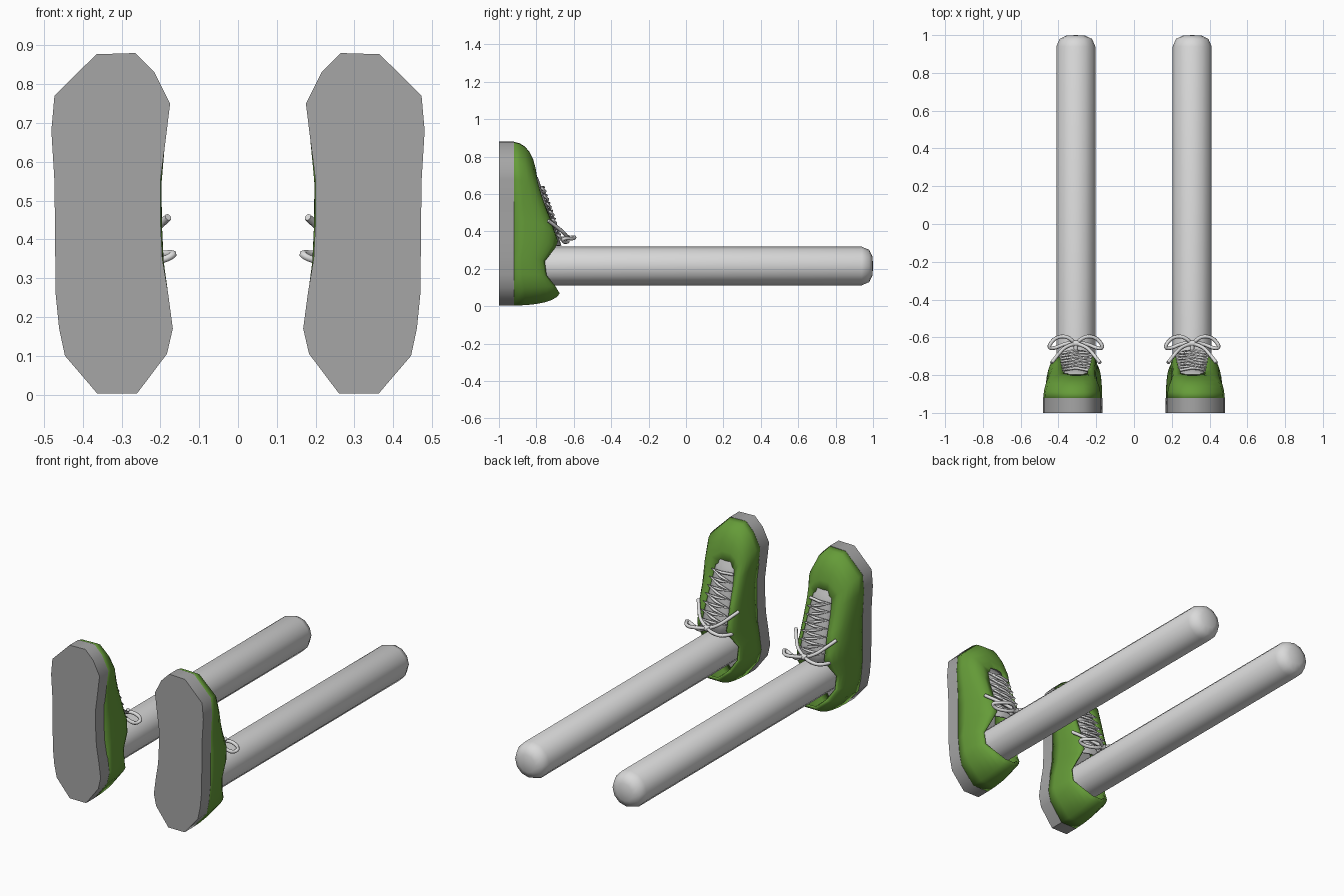
import bpy, bmesh, math
from mathutils import Vector

if "Cube" in bpy.data.objects:
    bpy.data.objects.remove(bpy.data.objects["Cube"])

CX = 0.308          # distance of each leg from the middle
LEG_Z = 0.215


def material(name, rgb):
    m = bpy.data.materials.new(name)
    m.diffuse_color = (*rgb, 1)
    m.use_nodes = True
    m.node_tree.nodes["Principled BSDF"].inputs["Base Color"].default_value = m.diffuse_color
    return m


GREEN = material("green canvas", (0.13, 0.33, 0.04))
SOLE = material("grey rubber", (0.38, 0.38, 0.38))
LEG = material("light grey", (0.70, 0.70, 0.70))
TONGUE = material("tongue grey", (0.45, 0.45, 0.45))
LACE = material("lace white", (0.72, 0.72, 0.72))

# Sole outline (x from leg axis, z), heel first, then outer side, toe, inner side
OUTLINE = [(-.048, .003), (.055, .003), (.138, .10), (.153, .17), (.162, .26),
           (.163, .36), (.164, .46), (.165, .55), (.173, .68), (.165, .77),
           (.057, .877), (-.043, .88), (-.093, .83), (-.133, .75), (-.122, .66),
           (-.108, .55), (-.108, .45), (-.113, .35), (-.128, .26), (-.14, .17),
           (-.125, .105)]
# Edge of the ankle and lace opening, one point per outline point
HALF_RIM = [(.035, -.675, .068), (.085, -.70, .11), (.112, -.745, .165),
            (.115, -.755, .24), (.10, -.70, .31), (.085, -.685, .35),
            (.075, -.725, .47), (.068, -.765, .57), (.06, -.79, .655),
            (.02, -.795, .675)]
MIRRORED = [(-x, y, z) for x, y, z in reversed(HALF_RIM)]
RIM = [MIRRORED[-1]] + HALF_RIM + [MIRRORED[0], (-.045, -.793, .665)] + MIRRORED[1:-1]
N = len(OUTLINE)


def mesh_object(name, verts, faces, mat, side, smooth_angle=180, recalc=False):
    me = bpy.data.meshes.new(name)
    pts = [(side * (CX + x), y, z) for x, y, z in verts]
    if side < 0:
        faces = [f[::-1] for f in faces]
    me.from_pydata(pts, [], faces)
    if recalc:
        bm = bmesh.new()
        bm.from_mesh(me)
        bmesh.ops.recalc_face_normals(bm, faces=bm.faces)
        bm.to_mesh(me)
        bm.free()
    me.materials.append(mat)
    ob = bpy.data.objects.new(name, me)
    bpy.context.collection.objects.link(ob)
    bpy.ops.object.select_all(action='DESELECT')
    ob.select_set(True)
    bpy.context.view_layer.objects.active = ob
    if smooth_angle >= 180:
        bpy.ops.object.shade_smooth()
    else:
        bpy.ops.object.shade_smooth_by_angle(angle=math.radians(smooth_angle))
    return ob


def ring_faces(rings, n):
    return [(r * n + i, (r + 1) * n + i, (r + 1) * n + (i + 1) % n, r * n + (i + 1) % n)
            for r in range(rings - 1) for i in range(n)]


def tube(name, points, radius, side, kind='POLY', cyclic=False):
    cu = bpy.data.curves.new(name, 'CURVE')
    cu.dimensions = '3D'
    cu.bevel_depth = radius
    cu.bevel_resolution = 1
    cu.use_fill_caps = True
    cu.resolution_u = 5
    sp = cu.splines.new(kind)
    sp.points.add(len(points) - 1)
    for p, (x, y, z) in zip(sp.points, points):
        p.co = (side * (CX + x), y, z, 1)
    sp.use_cyclic_u = cyclic
    if kind == 'NURBS':
        sp.order_u = 3
        sp.use_endpoint_u = not cyclic
    cu.materials.append(LACE)
    ob = bpy.data.objects.new(name, cu)
    bpy.context.collection.objects.link(ob)


def throat_y(z):
    """Height of the lacing surface along the foot."""
    return -.79 + (.655 - z) * .345


def build(side, tag):
    # Leg: revolved profile with a rounded end
    n = 12
    profile = [(-.88, .103), (.94, .103), (.98, .086), (.997, .05)]
    verts = [(r * math.cos(2 * math.pi * i / n), y, LEG_Z + r * math.sin(2 * math.pi * i / n))
             for y, r in profile for i in range(n)]
    verts.append((0, 1.0, LEG_Z))
    top = (len(profile) - 1) * n
    faces = ring_faces(len(profile), n)
    faces += [(top + i, len(verts) - 1, top + (i + 1) % n) for i in range(n)]
    faces.append(tuple(range(n)))
    mesh_object("leg_" + tag, verts, faces, LEG, side, 60, True)

    # Sole: extruded outline
    verts = [(x, y, z) for y in (-1, -.92) for x, z in OUTLINE]
    faces = ring_faces(2, N) + [tuple(range(N)), tuple(range(N, 2 * N))]
    mesh_object("sole_" + tag, verts, faces, SOLE, side, 50, True)

    # Upper: each column curves from the sole edge to the opening
    rings = 7
    verts = []
    for k in range(rings):
        t = k / (rings - 1)
        for (x, z), rim in zip(OUTLINE, RIM):
            p0, p2 = Vector((x, -.925, z)), Vector(rim)
            bx = math.copysign(max(abs(x), .125), x) if .1 < z < .7 else x
            p1 = Vector((bx * .95 + p2.x * .05, -.925 + .87 * (p2.y + .925),
                         z * .95 + p2.z * .05))
            verts.append(p0 * (1 - t) ** 2 + p1 * 2 * t * (1 - t) + p2 * t * t)
    upper = mesh_object("shoe_upper_" + tag, verts, ring_faces(rings, N), GREEN, side)
    thick = upper.modifiers.new("thickness", 'SOLIDIFY')
    thick.thickness = .01
    thick.offset = -1

    # Tongue: arched strip filling the lace opening
    cols, rows = 5, 6
    verts = []
    for r in range(rows):
        t = r / (rows - 1)
        z = .69 - .365 * t
        half = .07 + .02 * t
        for c in range(cols):
            u = c / (cols - 1) * 2 - 1
            verts.append((u * half, throat_y(z) - .012 + .022 * (1 - u * u), z))
    faces = [(r * cols + c, r * cols + c + 1, (r + 1) * cols + c + 1, (r + 1) * cols + c)
             for r in range(rows - 1) for c in range(cols - 1)]
    tongue = mesh_object("tongue_" + tag, verts, faces, TONGUE, side)
    thick = tongue.modifiers.new("thickness", 'SOLIDIFY')
    thick.thickness = .008

    # Lacing: zigzag of straight and slanted runs
    path, rows = [], 7
    for r in range(rows):
        z = .635 - r * .042
        half = .066 + r * .003
        s = 1
        for u, dz in ((-1, 0), (0, 0), (1, 0), (0, -.021)):
            path.append((s * u * half, throat_y(z + dz) + (.009 if u else .022), z + dz))
    tube("lacing_" + tag, path, .008, side)

    # Bow: knot, two loops and two loose ends
    ky, kz = -.632, .365
    tube("bow_knot_" + tag, [(-.016, ky, kz), (.016, ky, kz)], .017, side)
    tube("knot_base_" + tag, [(0, ky, kz), (0, -.672, .36)], .012, side)
    for s in (-1, 1):
        name = tag + ("_a" if s < 0 else "_b")
        loop = [(0, ky, kz), (s * .05, -.592, .372), (s * .11, -.60, .36),
                (s * .15, -.655, .365), (s * .115, -.66, .345), (s * .05, -.63, .34)]
        tube("bow_loop_" + name, loop, .010, side, 'NURBS', True)
        end = [(0, ky, kz), (s * .05, -.645, .385), (s * .09, -.685, .42),
               (s * .128, -.735, .457)]
        tube("lace_end_" + name, end, .010, side, 'NURBS')


build(1, "right")
build(-1, "left")
